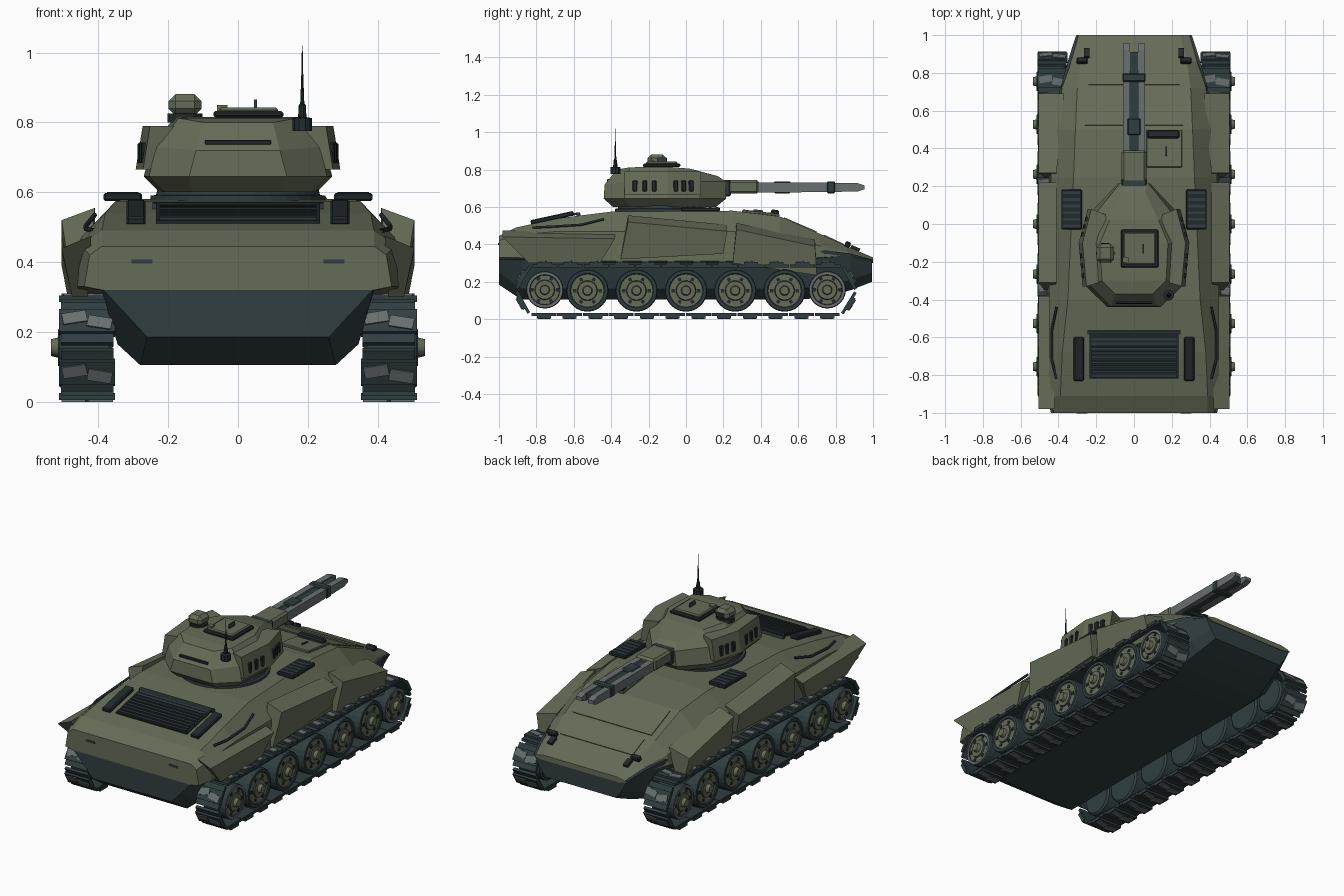
import bpy, bmesh, math
from mathutils import Matrix, Vector

cube = bpy.data.objects.get("Cube")
if cube:
    bpy.data.objects.remove(cube, do_unlink=True)


def material(name, rgb):
    m = bpy.data.materials.new(name)
    m.use_nodes = True
    m.diffuse_color = (*rgb, 1)
    m.node_tree.nodes["Principled BSDF"].inputs["Base Color"].default_value = (*rgb, 1)
    return m


OLIVE = material("olive paint", (.13, .15, .095))
TEAL = material("dark teal steel", (.03, .048, .053))
BLACK = material("black fittings", (.016, .023, .026))
GREY = material("grey gunmetal", (.14, .16, .16))
SIDES = (("left", 1), ("right", -1))


def finish(name, bm, *mats):
    bmesh.ops.recalc_face_normals(bm, faces=bm.faces)
    mesh = bpy.data.meshes.new(name)
    bm.to_mesh(mesh)
    bm.free()
    for m in mats:
        mesh.materials.append(m)
    ob = bpy.data.objects.new(name, mesh)
    bpy.context.collection.objects.link(ob)
    return ob


def add_box(bm, size, matrix, index=0):
    made = bmesh.ops.create_cube(bm, size=1, matrix=matrix @ Matrix.Diagonal((*size, 1)))
    for f in {f for v in made["verts"] for f in v.link_faces}:
        f.material_index = index


def box(name, mat, loc, size, rx=0, rz=0, bevel=0):
    bm = bmesh.new()
    add_box(bm, size, Matrix.Translation(loc) @ Matrix.Rotation(rz, 4, 'Z') @ Matrix.Rotation(rx, 4, 'X'))
    if bevel:
        bmesh.ops.bevel(bm, geom=bm.edges[:], offset=bevel, segments=1, affect='EDGES')
    return finish(name, bm, mat)


def loft(name, mat, rings):
    """Skin closed rings; caps are strips so they may be bent."""
    bm = bmesh.new()
    rows = [[bm.verts.new(p) for p in r] for r in rings]
    n = len(rows[0])
    for a, b in zip(rows, rows[1:]):
        for i in range(n):
            bm.faces.new((a[i], a[(i + 1) % n], b[(i + 1) % n], b[i]))
    for r in (rows[0], rows[-1]):
        for i in range(n // 2 - 1):
            bm.faces.new((r[i], r[i + 1], r[n - 2 - i], r[n - 1 - i]))
    return finish(name, bm, mat)


def mirrored(half):
    return [Vector(p) for p in half] + [Vector((-x, y, z)) for x, y, z in reversed(half)]


def lathe(name, profile, loc, axis, mats, sides=20):
    """Turn (along, radius, material) points around the x or z axis."""
    bm = bmesh.new()
    rows = []
    for along, r, _ in profile:
        ring = []
        for k in range(sides):
            a = 2 * math.pi * k / sides
            u, v = r * math.cos(a), r * math.sin(a)
            p = (along, u, v) if axis == 'X' else (u, v, along)
            ring.append(bm.verts.new(Vector(p) + Vector(loc)))
        rows.append(ring)
    for j, (a, b) in enumerate(zip(rows, rows[1:])):
        for k in range(sides):
            f = bm.faces.new((a[k], a[(k + 1) % sides], b[(k + 1) % sides], b[k]))
            f.material_index = profile[j][2]
    for r, idx in ((rows[0], profile[0][2]), (rows[-1], profile[-1][2])):
        bm.faces.new(r).material_index = idx
    return finish(name, bm, *mats)


# Upper hull: y, roof edge x z, shoulder x z, lower edge x z
HULL = [(-1, .39, .445, .425, .42, .44, .33), (-.91, .39, .49, .45, .45, .46, .33),
        (-.68, .38, .54, .45, .47, .46, .31), (-.4, .35, .575, .45, .47, .46, .31),
        (.25, .32, .58, .44, .47, .45, .31), (.5, .31, .55, .42, .45, .43, .31),
        (.72, .3, .455, .38, .39, .39, .33), (.86, .28, .39, .33, .36, .345, .34),
        (1, .245, .33, .29, .32, .305, .31)]
loft("upper_hull", OLIVE, [mirrored([(xt, y, zt), (xs, y, zs), (xl, y, zl), (xl - .05, y, zl - .01)])
                           for y, xt, zt, xs, zs, xl, zl in HULL])

# Lower hull tub
TUB = [(-1, .39, .325, .32, .25, .26, .185), (-.88, .39, .32, .345, .165, .28, .105),
       (.6, .39, .32, .345, .165, .28, .105), (.74, .385, .37, .345, .17, .28, .115),
       (.88, .345, .35, .31, .21, .26, .155), (.995, .308, .318, .27, .25, .235, .2)]
loft("lower_hull", TEAL, [mirrored([(xt, y, zt), (xm, y, zm), (xb, y, zb)])
                          for y, xt, zt, xm, zm, xb, zb in TUB])


def roof(y):
    for a, b in zip(HULL, HULL[1:]):
        if y <= b[0]:
            slope = (b[2] - a[2]) / (b[0] - a[0])
            return a[2] + slope * (y - a[0]), math.atan(slope)


def on_roof(name, mat, x, y, sx, sy, h, lift=0, bevel=0):
    z, tilt = roof(y)
    return box(name, mat, (x, y, z + lift + h / 2 - .003), (sx, sy, h), rx=tilt, bevel=bevel)


# Side armour panels: top (y, z) pair, bottom (y, z) pair, inner x at both ends
PANELS = {"rear": ((-.98, .44), (-.38, .43), (-.84, .3), (-.46, .3), .42, .42),
          "middle": ((-.31, .52), (.22, .47), (-.35, .32), (.2, .35), .41, .41),
          "front": ((.27, .48), (.69, .39), (.25, .3), (.7, .235), .41, .37)}
for side, s in SIDES:
    for place, (t0, t1, b0, b1, in0, in1) in PANELS.items():
        loft(f"{side}_{place}_side_armour", OLIVE,
             [[(s * i, t[0], t[1] + .035), (s * .505, *t), (s * .475, *b), (s * .43, *b)]
              for t, b, i in ((t0, b0, in0), (t1, b1, in1))])

# Wheels
for side, s in SIDES:
    for n, y in enumerate((-.755, -.527, -.265, 0, .263, .527, .755)):
        end = n in (0, 6)
        r, z = (.1, .157) if end else (.113, .153)
        prof = [(.535, .022, 1), (.515, .027, 1), (.515, .05, 0), (.507, .054, 1), (.507, r * .78, 0),
                (.512, r * .82, 2 if end else 0), (.512, r * .96, 0), (.505, r, 0), (.37, r, 0), (.36, r * .9, 0)]
        lathe(f"{side}_wheel_{n + 1}", [(s * a, rr, m) for a, rr, m in prof], (0, y, z), 'X', (TEAL, OLIVE, GREY), 24)
        bm = bmesh.new()
        for k in range(6):
            a = k * math.pi / 3
            add_box(bm, (.006, .018, .018), Matrix.Translation(
                (s * .508, y + .068 * math.cos(a), z + .068 * math.sin(a))) @ Matrix.Rotation(a, 4, 'X'))
        finish(f"{side}_wheel_bolts_{n + 1}", bm, BLACK)

# Tracks: links spaced round a stadium path
HALF, RAD, MID, LINKS = .76, .13, .155, 28
ARC = math.pi * RAD
PITCH = (4 * HALF + 2 * ARC) / LINKS


def track_point(d):
    half = 2 * HALF + ARC
    turn, d = (0, d) if d < half else (math.pi, d - half)
    if d < 2 * HALF:
        p, a = Vector((0, d - HALF, -RAD)), 0
    else:
        a = (d - 2 * HALF) / RAD
        p = Vector((0, HALF + RAD * math.sin(a), -RAD * math.cos(a)))
    return Matrix.Translation((0, 0, MID)) @ Matrix.Rotation(turn, 4, 'X') @ Matrix.Translation(p) @ Matrix.Rotation(a, 4, 'X')


for side, s in SIDES:
    bm = bmesh.new()
    for i in range(LINKS):
        m = Matrix.Translation((s * .432, 0, 0)) @ track_point(i * PITCH)
        add_box(bm, (.15, PITCH * .97, .016), m)
        add_box(bm, (.16, .075, .02), m @ Matrix.Translation((0, 0, -.01)))
        for k in (-1, 1):
            add_box(bm, (.07, .036, .012), m @ Matrix.Translation((k * .036, k * .008, -.019))
                    @ Matrix.Rotation(.18 * k, 4, 'Z'), 1)
    finish(f"{side}_track", bm, TEAL, GREY)

# Turret body and ring
lathe("turret_ring", [(.565, .25, 0), (.59, .25, 0), (.592, .235, 0), (.61, .23, 0)], (0, -.13, 0), 'Z', (TEAL,), 32)
TURRET = [[(.13, -.39, .6), (.21, -.3, .6), (.225, -.05, .6), (.17, .07, .6), (.07, .16, .6)],
          [(.14, -.44, .645), (.255, -.33, .645), (.27, -.1, .645), (.22, .07, .645), (.085, .215, .645)],
          [(.12, -.435, .72), (.235, -.32, .73), (.245, -.1, .735), (.2, .06, .735), (.075, .215, .735)],
          [(.1, -.37, .8), (.17, -.3, .812), (.18, -.1, .815), (.13, .02, .805), (.06, .17, .765)]]
loft("turret_body", OLIVE, [mirrored(r) for r in TURRET])
box("turret_rear_slit", BLACK, (0, -.41, .742), (.19, .025, .015), bevel=.003)

# Turret side modules with launcher slots
PLAN = [(.15, -.3), (.262, -.33), (.283, -.1), (.235, .08), (.15, .05)]
for side, s in SIDES:
    rings = []
    for z, out in ((.665, .01), (.79, -.01)):
        ring = [(s * (x + (out if x > .2 else 0)), y, z) for x, y in PLAN]
        rings.append(ring[:3] + [ring[3], ring[4], (s * .14, -.1, z)])
    loft(f"{side}_turret_module", OLIVE, rings)
    for face, (p, q) in (("rear", PLAN[1:3]), ("front", PLAN[2:4])):
        for n, t in enumerate((.25, .48, .7)):
            x, y = p[0] + t * (q[0] - p[0]), p[1] + t * (q[1] - p[1])
            box(f"{side}_{face}_launcher_slot_{n + 1}", BLACK, (s * x, y, .712), (.02, .024, .06),
                rz=-s * math.atan2(q[0] - p[0], q[1] - p[1]), bevel=.004)

# Twin-rail gun
box("gun_mantlet", OLIVE, (0, .29, .708), (.13, .2, .072), bevel=.012)
box("gun_collar", TEAL, (0, .21, .70), (.14, .06, .09), bevel=.01)
box("gun_core", TEAL, (0, .64, .703), (.05, .54, .036))
for side, s in SIDES:
    loft(f"{side}_gun_rail", GREY, [[(s * x, y, .705 + k * h) for x, k in ((.02, 1), (.057, 1), (.057, -1), (.02, -1))]
                                    for y, h in ((.37, .027), (.7, .026), (.92, .022), (.955, .01))])
for y in (.515, .775):
    box("gun_clamp", TEAL, (0, y, .705), (.122 if y > .6 else .07, .045 if y > .6 else .09, .064), bevel=.006)

# Turret roof: hatch, sight, antenna
box("turret_hatch_frame", BLACK, (.03, -.13, .823), (.2, .2, .02), bevel=.006)
box("turret_hatch", OLIVE, (.03, -.13, .834), (.17, .17, .016), bevel=.006)
box("turret_hatch_handle", TEAL, (.05, -.13, .853), (.008, .05, .025))
box("turret_hatch_block", OLIVE, (-.045, -.19, .84), (.03, .03, .02))
lathe("sight_base", [(.8, .05, 0), (.825, .05, 0)], (-.152, -.155, 0), 'Z', (BLACK,), 12)
box("sight_head", OLIVE, (-.152, -.155, .85), (.094, .1, .062), bevel=.02)
box("sight_lens", BLACK, (-.152, -.104, .85), (.045, .006, .026))
lathe("antenna_base", [(.775, .028, 0), (.812, .028, 0), (.815, .012, 0), (.85, .01, 0), (.853, .006, 0),
                       (.93, .003, 0), (1.02, .001, 0)], (.184, -.378, 0), 'Z', (BLACK,), 10)

# Engine grille
on_roof("engine_grille_bed", BLACK, 0, -.695, .47, .25, .012)
for i in range(10):
    on_roof("engine_grille_slat", TEAL, 0, -.805 + i * .0245, .45, .012, .012, lift=.008)
on_roof("engine_grille_bar", TEAL, 0, -.575, .49, .02, .02)

# Deck fittings on both sides
for side, s in SIDES:
    on_roof(f"{side}_exhaust_box", BLACK, s * .292, -.715, .055, .235, .025, bevel=.006)
    on_roof(f"{side}_deck_vent", BLACK, s * .33, .077, .11, .21, .022, bevel=.005)
    for i in range(6):
        on_roof(f"{side}_vent_slat", TEAL, s * .33, -.01 + i * .035, .09, .014, .006, lift=.018)
    on_roof(f"{side}_tow_hook", BLACK, s * .275, .865, .06, .03, .03, bevel=.006)
    on_roof(f"{side}_glacis_stud", BLACK, s * .25, .905, .03, .05, .02)
    box(f"{side}_rear_marker", TEAL, (s * .275, -1, .402), (.06, .008, .012))
    curve = bpy.data.curves.new(f"{side}_tow_cable", 'CURVE')
    curve.dimensions, curve.bevel_depth, curve.bevel_resolution = '3D', .007, 1
    line = curve.splines.new('POLY')
    line.points.add(3)
    for pt, co in zip(line.points, ((.41, -.82, .49), (.435, -.72, .495), (.435, -.56, .505), (.41, -.44, .535))):
        pt.co = (s * co[0], co[1], co[2], 1)
    curve.materials.append(BLACK)
    bpy.context.collection.objects.link(bpy.data.objects.new(f"{side}_tow_cable", curve))

# Front deck hatch and glacis plates
on_roof("driver_hatch", OLIVE, .16, .4, .19, .2, .016, bevel=.004)
on_roof("driver_periscope", BLACK, .155, .475, .17, .045, .035, bevel=.008)
on_roof("driver_hatch_handle", TEAL, .17, .385, .008, .05, .024)
on_roof("glacis_plate", OLIVE, 0, .61, .52, .19, .008)
on_roof("nose_plate", OLIVE, 0, .79, .48, .12, .008)
